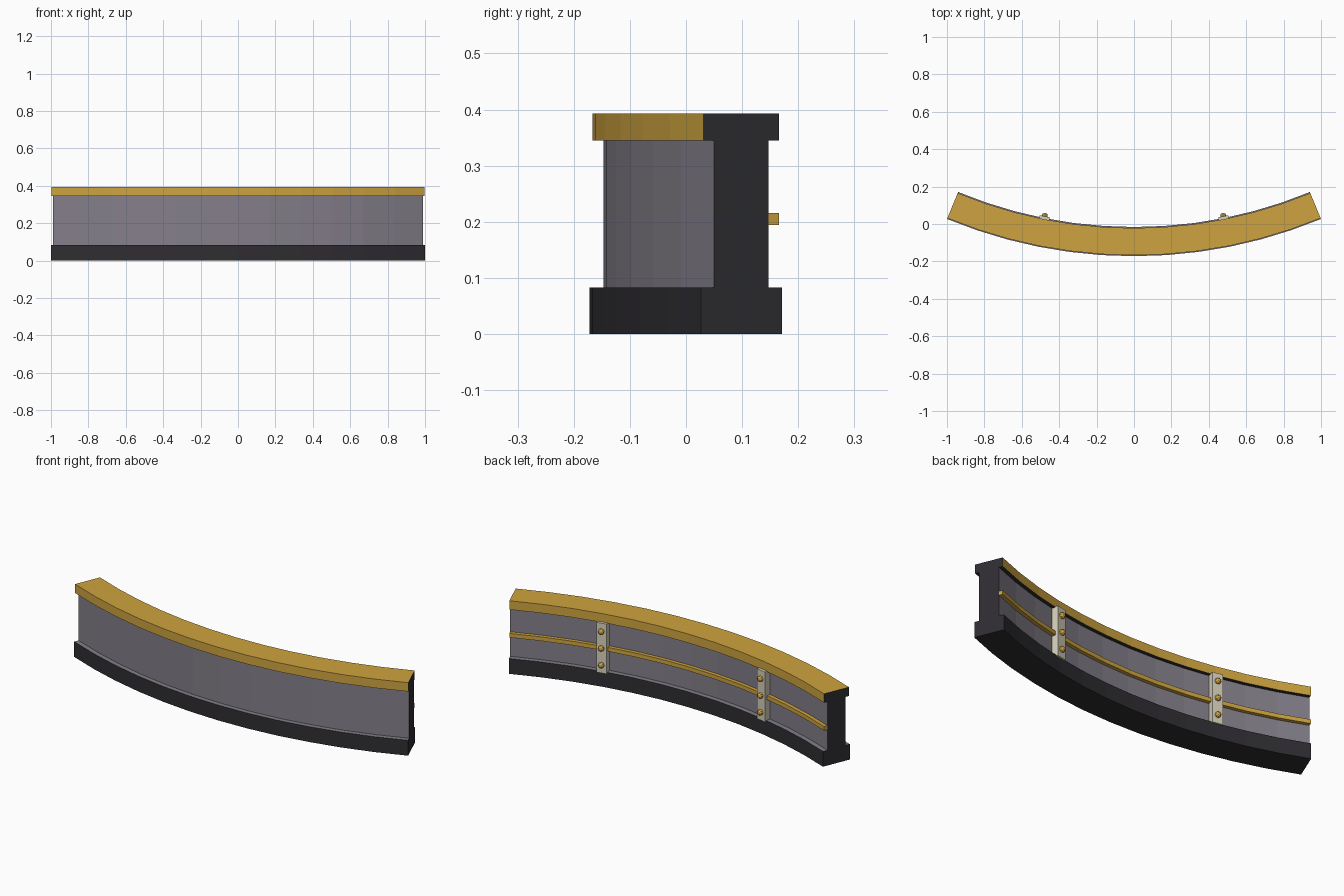
import bpy, bmesh, math
from mathutils import Matrix, Vector

if "Cube" in bpy.data.objects:
    bpy.data.objects.remove(bpy.data.objects["Cube"])

CY = 2.441                      # arc centre on y
HALF = math.radians(22.5)
SEG = 12


def material(name, rgb):
    m = bpy.data.materials.new(name)
    m.diffuse_color = (*rgb, 1)
    m.use_nodes = True
    m.node_tree.nodes["Principled BSDF"].inputs["Base Color"].default_value = m.diffuse_color
    return m


DARK = material("dark", (0.028, 0.026, 0.031))
GREY = material("grey", (0.23, 0.21, 0.25))
GOLD = material("gold", (0.62, 0.37, 0.05))
CREAM = material("cream", (0.68, 0.63, 0.50))


def finish(name, bm, mats):
    bmesh.ops.recalc_face_normals(bm, faces=bm.faces)
    me = bpy.data.meshes.new(name)
    bm.to_mesh(me)
    bm.free()
    for m in mats:
        me.materials.append(m)
    ob = bpy.data.objects.new(name, me)
    bpy.context.collection.objects.link(ob)
    return ob


def polar(r, a, z):
    return Vector((r * math.sin(a), CY - r * math.cos(a), z))


def arc_sweep(name, profile, edge_mats, cap_mat, mats):
    """Sweep an (r, z) profile along the arc, one material per profile edge."""
    bm = bmesh.new()
    rings = []
    for i in range(SEG + 1):
        a = -HALF + 2 * HALF * i / SEG
        rings.append([bm.verts.new(polar(r, a, z)) for r, z in profile])
    n = len(profile)
    for p, q in zip(rings, rings[1:]):
        for k in range(n):
            j = (k + 1) % n
            bm.faces.new((p[k], p[j], q[j], q[k])).material_index = edge_mats[k]
    for ring in (rings[0], rings[-1]):
        bm.faces.new(ring).material_index = cap_mat
    return finish(name, bm, mats)


# Wall with plinth and top trim: one I-shaped section
section = [(2.613, 0), (2.613, 0.083), (2.588, 0.083), (2.588, 0.345),
           (2.608, 0.345), (2.608, 0.393), (2.463, 0.393), (2.463, 0.345),
           (2.483, 0.345), (2.483, 0.083), (2.457, 0.083), (2.457, 0)]
arc_sweep("curved_wall", section, [0, 1, 1, 0, 2, 2, 2, 0, 1, 1, 0, 0], 0,
          [DARK, GREY, GOLD])

# Thin rail along the inner side
arc_sweep("inner_rail", [(2.483, 0.194), (2.483, 0.216), (2.463, 0.216), (2.463, 0.194)],
          [0] * 4, 0, [GOLD])

# Bracket straps with three domed bolts each
for side, label in ((-1, "left"), (1, "right")):
    a = side * math.radians(11.25)
    turn = Matrix.Rotation(a, 4, 'Z')

    bm = bmesh.new()
    bmesh.ops.create_cube(bm, size=1, matrix=Matrix.Translation(polar(2.466, a, 0.213))
                          @ turn @ Matrix.Diagonal((0.055, 0.038, 0.27, 1)))
    finish(label + "_bracket", bm, [CREAM])

    for k, z in enumerate((0.122, 0.213, 0.304)):
        bm = bmesh.new()
        bmesh.ops.create_uvsphere(bm, u_segments=8, v_segments=6, radius=0.016,
                                  matrix=Matrix.Translation(polar(2.444, a, z)) @ turn
                                  @ Matrix.Rotation(math.pi / 2, 4, 'X'))
        finish(f"{label}_bolt_{k + 1}", bm, [GOLD])
